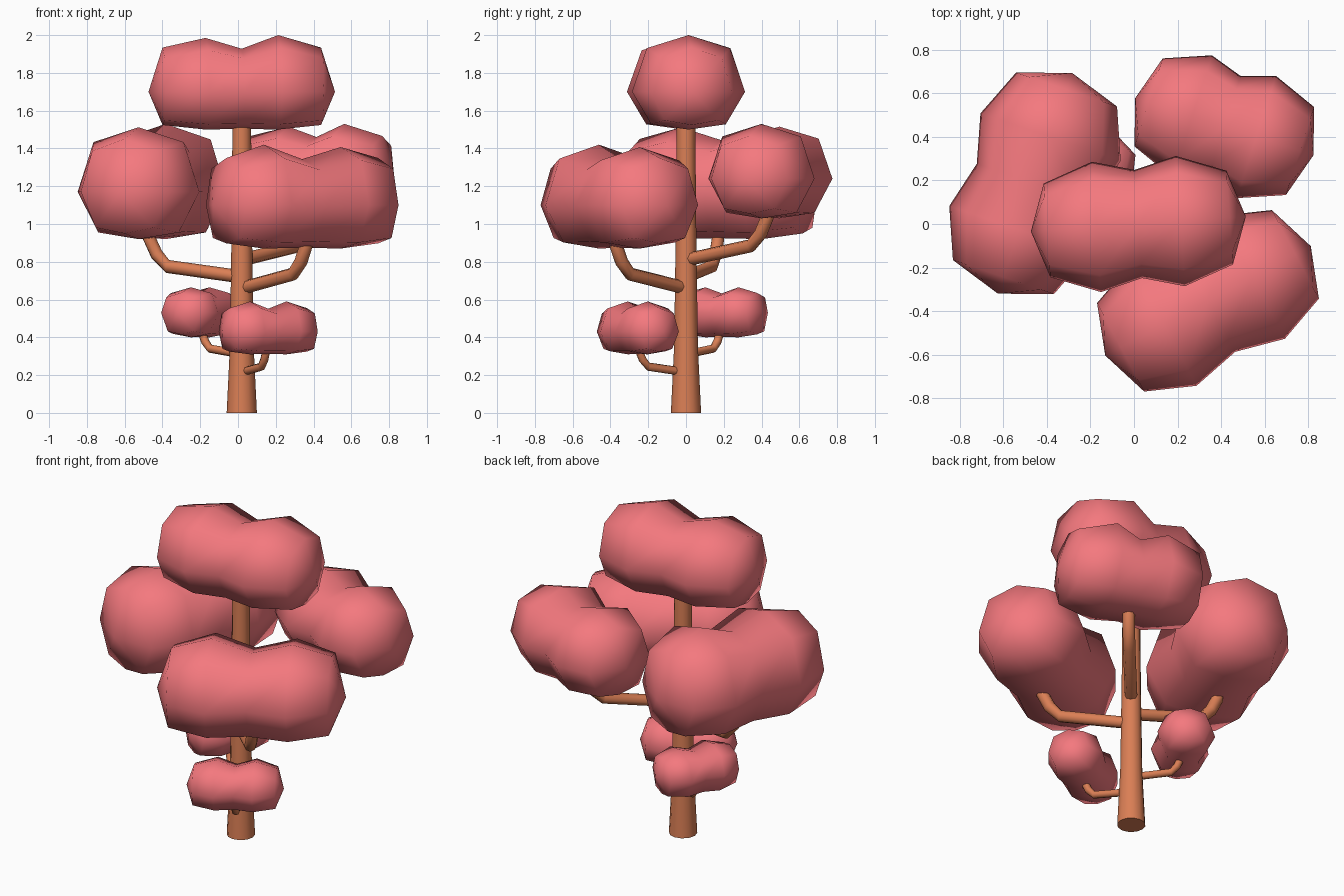
import bpy, bmesh
from math import radians, cos, sin, pi
from mathutils import Matrix, Vector

if "Cube" in bpy.data.objects:
    bpy.data.objects.remove(bpy.data.objects["Cube"])


def material(name, color):
    m = bpy.data.materials.new(name)
    m.diffuse_color = (*color, 1)
    m.use_nodes = True
    m.node_tree.nodes["Principled BSDF"].inputs["Base Color"].default_value = m.diffuse_color
    return m


LEAF = material("leaf_pink", (0.91, 0.19, 0.21))
BARK = material("bark_orange", (0.70, 0.21, 0.09))


def finish(name, bm, mat):
    bmesh.ops.recalc_face_normals(bm, faces=bm.faces)
    me = bpy.data.meshes.new(name)
    bm.to_mesh(me)
    bm.free()
    me.materials.append(mat)
    ob = bpy.data.objects.new(name, me)
    bpy.context.collection.objects.link(ob)
    for p in me.polygons:
        p.use_smooth = True
    return ob


def bridge(bm, a, b):
    n = len(a)
    for i in range(n):
        bm.faces.new((a[i], a[(i + 1) % n], b[(i + 1) % n], b[i]))


# Eight-sided cross-section of a leaf clump, flatter underneath
SECTION = [(0, 1), (.74, .77), (1, 0), (.66, -.86), (0, -1), (-.66, -.86), (-1, 0), (-.74, .77)]


def clump(name, center, angle, half, width, up, down, t=.4, peaks=(1, 1)):
    """Two-lobed leaf clump lofted along its long axis."""
    # position, width, upper height, lower height
    rings = [(-.85, .72, .78, .88), (-t, 1, peaks[0], 1), (0, .83, .76, .98),
             (t, 1, peaks[1], 1), (.85, .72, .78, .88)]
    bm = bmesh.new()
    loops = []
    for pos, w, u, d in rings:
        loops.append([bm.verts.new((pos * half, a * w * width, b * (u * up if b > 0 else d * down)))
                      for a, b in SECTION])
    for a, b in zip(loops, loops[1:]):
        bridge(bm, a, b)
    for s, loop in ((-1, loops[0]), (1, loops[-1])):
        tip = bm.verts.new((s * half, 0, 0))
        for i in range(8):
            bm.faces.new((loop[i], loop[(i + 1) % 8], tip))
    bm.transform(Matrix.Translation(center) @ Matrix.Rotation(radians(angle), 4, 'Z'))
    return finish(name, bm, LEAF)


def tube(name, points, radii, sides=8):
    """Round limb swept along a path of points."""
    pts = [Vector(p) for p in points]
    bm = bmesh.new()
    loops = []
    for i, p in enumerate(pts):
        d = (pts[min(i + 1, len(pts) - 1)] - pts[max(i - 1, 0)]).normalized()
        # sideways axis stays horizontal, shared by the whole limb
        run = pts[-1] - pts[0]
        side = Vector((-run.y, run.x, 0))
        side = side.normalized() if side.length > 1e-4 else Vector((0, 1, 0))
        side = (side - d * side.dot(d)).normalized()
        other = d.cross(side)
        loops.append([bm.verts.new(p + radii[i] * (side * cos(2 * pi * k / sides)
                                                   + other * sin(2 * pi * k / sides)))
                      for k in range(sides)])
    for a, b in zip(loops, loops[1:]):
        bridge(bm, a, b)
    bm.faces.new(loops[0])
    bm.faces.new(loops[-1])
    ob = finish(name, bm, BARK)
    for p in ob.data.polygons:
        p.use_smooth = len(p.vertices) == 4
    return ob


def branch(name, start_z, tip, bend_z, r):
    """Limb leaving the trunk nearly level, then turning up into its clump."""
    x, y, z = tip
    path = [(0.02, 0, start_z)]
    for f, h in ((.80, bend_z), (.92, bend_z + (z - bend_z) * .3), (1, bend_z + (z - bend_z) * .7)):
        path.append((0.02 + (x - 0.02) * f, y * f, h))
    path.append(tip)
    tube(name, path, [r] * 5)


# Trunk
tube("trunk", [(.02, 0, 0), (.02, 0, .35), (.02, 0, .9), (.02, 0, 1.65)],
     [.08, .063, .055, .048], 12)

# Branches
branch("left_branch", .72, (-.47, .17, .99), .775, .035)
branch("front_branch", .66, (.36, -.37, .95), .735, .035)
branch("back_branch", .81, (.40, .43, 1.10), .885, .035)
branch("small_left_branch", .31, (-.19, .18, .46), .34, .022)
branch("small_front_branch", .215, (.15, -.25, .37), .245, .022)

# Leaf clumps
clump("top_leaves", (.02, .0, 1.70), 4, .495, .30, .30, .20, .39, (.95, 1))
clump("left_leaves", (-.455, .187, 1.17), 71.4, .535, .34, .36, .25, .42, (.95, 1))
clump("back_leaves", (.415, .447, 1.24), -17.8, .43, .295, .29, .21, .36, (.95, 1))
clump("front_leaves", (.34, -.353, 1.10), 28, .535, .32, .32, .23, .43, (1, .96))
clump("small_left_leaves", (-.20, .19, .53), 61, .25, .165, .135, .13)
clump("small_front_leaves", (.16, -.255, .43), 29, .275, .165, .16, .12)
